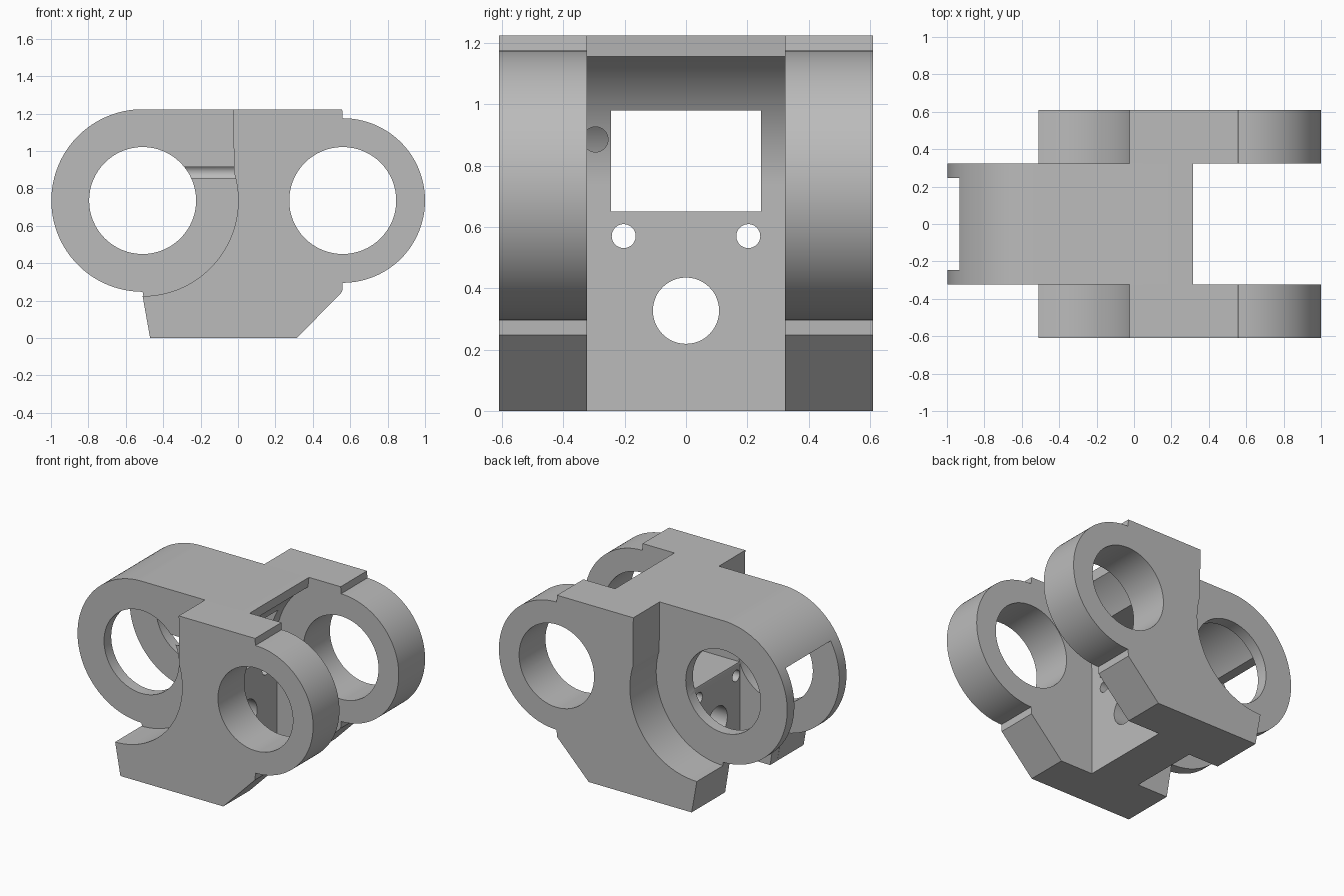
import bpy, bmesh, math
from mathutils import Matrix

if "Cube" in bpy.data.objects:
    bpy.data.objects.remove(bpy.data.objects["Cube"])

grey = bpy.data.materials.new("machined_grey")
grey.use_nodes = True
grey.diffuse_color = (0.5, 0.5, 0.5, 1)
grey.node_tree.nodes["Principled BSDF"].inputs["Base Color"].default_value = (0.5, 0.5, 0.5, 1)

AXIS_Z = 0.735          # height of both pin axes
TONGUE_X, FORK_X = -0.51, 0.56
TONGUE_Y, OUTER_Y, CAVITY_Y = 0.323, 0.61, 0.245
BORE = 0.286


def arc(cx, radius, start, end, steps=64):
    """Points of an arc about a pin axis, angles in degrees."""
    angles = [math.radians(start + (end - start) * i / steps) for i in range(steps + 1)]
    return [(cx + radius * math.cos(a), AXIS_Z + radius * math.sin(a)) for a in angles]


def finish(name, bm):
    bmesh.ops.recalc_face_normals(bm, faces=bm.faces)
    mesh = bpy.data.meshes.new(name)
    bm.to_mesh(mesh)
    bm.free()
    mesh.materials.append(grey)
    obj = bpy.data.objects.new(name, mesh)
    bpy.context.collection.objects.link(obj)
    return obj


def extrude(name, profile, y0, y1):
    """Extrude an x-z outline from y0 to y1."""
    bm = bmesh.new()
    face = bm.faces.new([bm.verts.new((x, y0, z)) for x, z in profile])
    new = bmesh.ops.extrude_face_region(bm, geom=[face])["geom"]
    bmesh.ops.translate(bm, vec=(0, y1 - y0, 0),
                        verts=[v for v in new if isinstance(v, bmesh.types.BMVert)])
    return finish(name, bm)


def drill(name, x0, x1, y, z, radius):
    """Cylinder cutter along x."""
    bm = bmesh.new()
    place = Matrix.Translation(((x0 + x1) / 2, y, z)) @ Matrix.Rotation(math.pi / 2, 4, "Y")
    bmesh.ops.create_cone(bm, cap_ends=True, segments=48, radius1=radius,
                          radius2=radius, depth=x1 - x0, matrix=place)
    return finish(name, bm)


def cut(body, cutters):
    for cutter in cutters:
        mod = body.modifiers.new(cutter.name, "BOOLEAN")
        mod.operation, mod.solver, mod.object = "DIFFERENCE", "EXACT", cutter
        bpy.context.view_layer.objects.active = body
        bpy.ops.object.modifier_apply(modifier=mod.name)
        bpy.data.objects.remove(cutter)
    bpy.ops.object.select_all(action="DESELECT")
    body.select_set(True)
    bpy.context.view_layer.objects.active = body
    bpy.ops.object.shade_smooth_by_angle(angle=math.radians(20))


# Central body: round tongue, foot, and a clearance curve facing the fork
body_outline = (arc(TONGUE_X, 0.488, 90, 270)
                + [(-0.47, 0), (0.07, 0)]
                + arc(FORK_X, 0.49, 180, 121, 40)
                + [(0.315, 1.223)])
body = extrude("central_body", body_outline, -TONGUE_Y, TONGUE_Y)

# Hollow under the curved roof, joined to the window through the wall
cavity_outline = ([(-1.1, -0.1), (-0.24, -0.1), (-0.24, 0.65), (0.3, 0.65), (0.3, 0.98)]
                  + arc(TONGUE_X, 0.43, 34.7, 145.3)
                  + [(-1.1, 0.98)])
cut(body, [
    extrude("cavity_cutter", cavity_outline, -CAVITY_Y, CAVITY_Y),
    extrude("tongue_bore_cutter", arc(TONGUE_X, BORE, 0, 360)[:-1], -1, 1),
    drill("large_hole_cutter", -0.4, 0.2, 0, 0.327, 0.108),
    drill("left_hole_cutter", -0.4, 0.2, 0.203, 0.57, 0.039),
    drill("right_hole_cutter", -0.4, 0.2, -0.203, 0.57, 0.039),
    drill("side_groove_cutter", -0.4, 0.25, -0.295, 0.885, 0.041),
])

# Fork arms: round eye, sloped foot, concave clearance behind
arm_outline = ([(-0.025, 1.223), (FORK_X - 0.003, 1.223)]
               + arc(FORK_X, 0.44, 90, -90)
               + [(FORK_X - 0.003, 0.247), (0.315, 0), (-0.47, 0)]
               + arc(TONGUE_X, 0.511, -90, 17, 56))
for side, y0, y1 in (("left", TONGUE_Y, OUTER_Y), ("right", -OUTER_Y, -TONGUE_Y)):
    arm = extrude(side + "_fork_arm", arm_outline, y0, y1)
    cut(arm, [extrude("fork_bore_cutter", arc(FORK_X, BORE, 0, 360)[:-1], -1, 1)])
